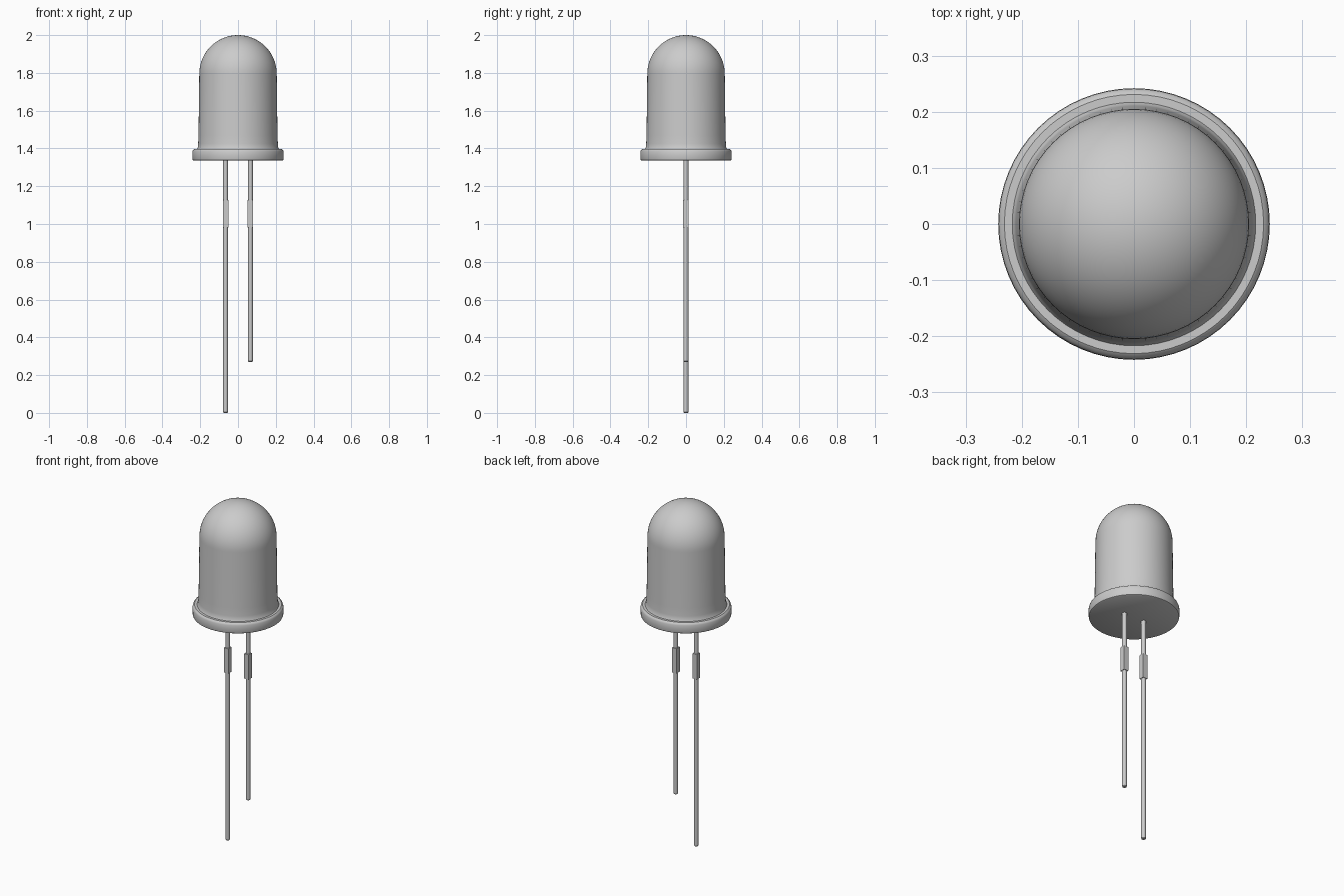
import bpy, bmesh, math

if "Cube" in bpy.data.objects:
    bpy.data.objects.remove(bpy.data.objects["Cube"])

grey = bpy.data.materials.new("light_grey")
grey.diffuse_color = (0.6, 0.6, 0.6, 1)
grey.use_nodes = True
grey.node_tree.nodes["Principled BSDF"].inputs["Base Color"].default_value = grey.diffuse_color


def lathe(name, profile, x=0.0, steps=64, angle=35):
    """Revolve an (r, z) profile running bottom to top about a vertical axis."""
    bm = bmesh.new()
    vs = [bm.verts.new((r, 0, z)) for r, z in profile]
    es = [bm.edges.new(p) for p in zip(vs, vs[1:])]
    bmesh.ops.spin(bm, geom=vs + es, cent=(0, 0, 0), axis=(0, 0, 1),
                   angle=math.tau, steps=steps)
    bmesh.ops.remove_doubles(bm, verts=bm.verts, dist=1e-5)
    bmesh.ops.recalc_face_normals(bm, faces=bm.faces)
    me = bpy.data.meshes.new(name)
    bm.to_mesh(me)
    bm.free()
    ob = bpy.data.objects.new(name, me)
    ob.location.x = x
    bpy.context.collection.objects.link(ob)
    me.materials.append(grey)
    bpy.ops.object.select_all(action='DESELECT')
    ob.select_set(True)
    bpy.context.view_layer.objects.active = ob
    bpy.ops.object.shade_smooth_by_angle(angle=math.radians(angle))
    return ob


# Domed bulb with rounded flange and flat underside
R, mid = 0.205, 1.795
profile = [(0, 1.335), (0.234, 1.335), (0.239, 1.338), (0.241, 1.345),
           (0.242, 1.365), (0.241, 1.384), (0.238, 1.392), (0.231, 1.397),
           (0.217, 1.397), (0.213, 1.405), (0.211, 1.425), (0.209, 1.47)]
profile += [(R * math.cos(a), mid + R * math.sin(a))
            for a in (math.pi / 2 * i / 20 for i in range(20))] + [(0, 2.0)]
lathe("bulb", profile)

# Wire leads, the left one longer, each with a square stop
for side, x, end in (("left", -0.066, 0.0), ("right", 0.066, 0.27)):
    r = 0.0125
    lathe(side + "_lead", [(0, end), (r - 0.003, end), (r, end + 0.004),
                           (r, 1.345), (0, 1.345)], x, 16)
    bpy.ops.mesh.primitive_cube_add(size=1, location=(x, -0.001, 1.055))
    stop = bpy.context.object
    stop.name = side + "_lead_stop"
    stop.scale = (0.029, 0.03, 0.145)
    stop.data.materials.append(grey)
